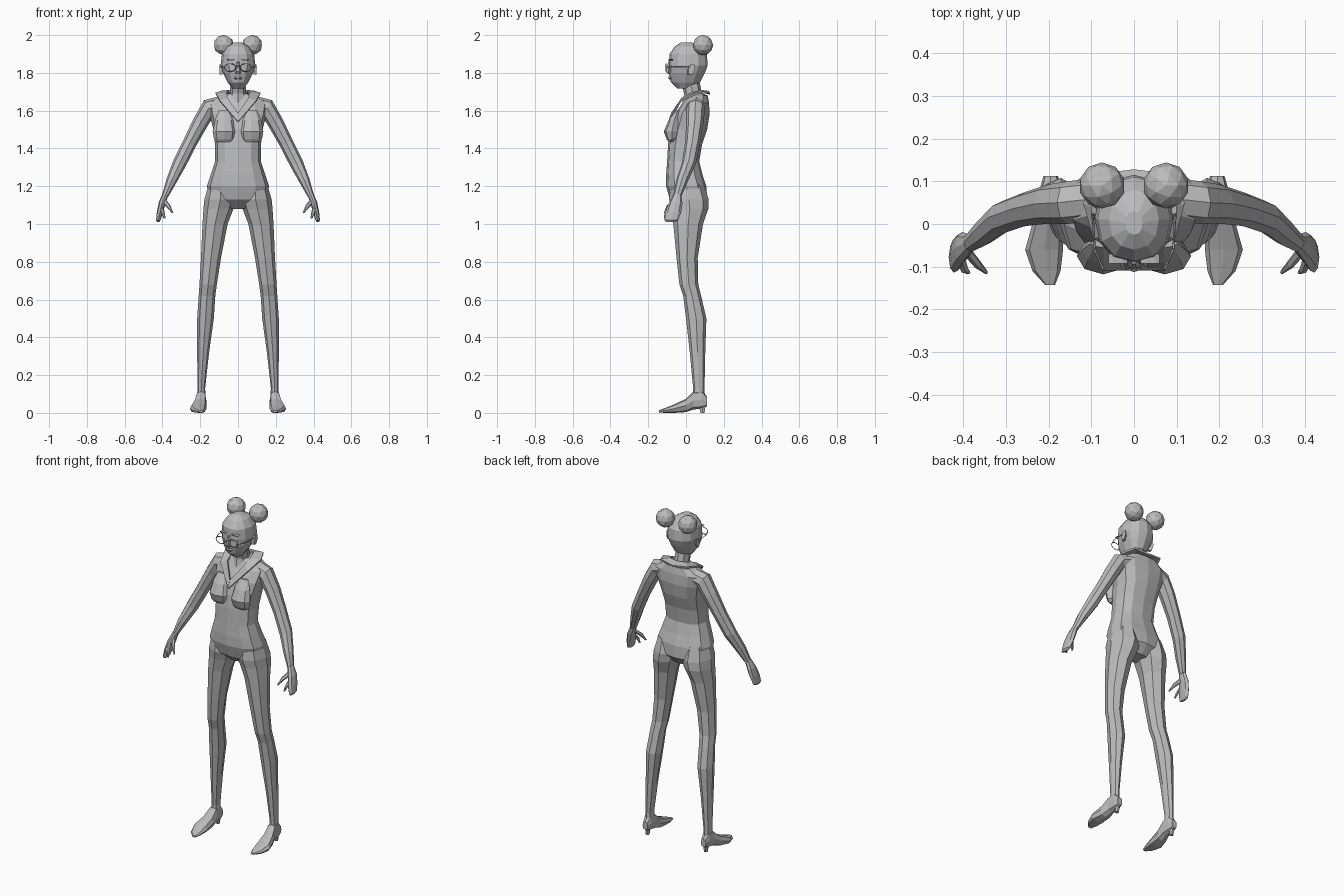
import bpy, bmesh, math
from mathutils import Vector, Matrix

grey = bpy.data.materials.new("plain_grey")
grey.diffuse_color = (0.5, 0.5, 0.5, 1)


def finish(name, bm, mirror=False):
    bmesh.ops.recalc_face_normals(bm, faces=bm.faces)
    me = bpy.data.meshes.new(name)
    bm.to_mesh(me)
    bm.free()
    me.materials.append(grey)
    ob = bpy.data.objects.new(name, me)
    bpy.context.collection.objects.link(ob)
    if mirror:
        ob.modifiers.new("mirror", 'MIRROR').use_mirror_merge = False
    return ob


def loft(name, sections, n=8, p=1.0, mirror=False):
    """Skin rings given as (centre, u half-axis, v half-axis) and cap the ends."""
    bm = bmesh.new()
    rings = []
    sp = lambda a: math.copysign(abs(a) ** p, a) if abs(a) > 1e-6 else 0
    for c, u, v in sections:
        c, u, v = Vector(c), Vector(u), Vector(v)
        ring = []
        for i in range(n):
            a = 2 * math.pi * i / n
            ring.append(bm.verts.new(c + u * sp(math.cos(a)) + v * sp(math.sin(a))))
        rings.append(ring)
    for a, b in zip(rings, rings[1:]):
        for i in range(n):
            j = (i + 1) % n
            bm.faces.new((a[i], a[j], b[j], b[i]))
    bm.faces.new(rings[0])
    bm.faces.new(rings[-1])
    return finish(name, bm, mirror)


def level(z, x0, x1, y0, y1):
    """Horizontal ring from its extents."""
    return (((x0 + x1) / 2, (y0 + y1) / 2, z), ((x1 - x0) / 2, 0, 0), (0, (y1 - y0) / 2, 0))


def tilted(x, y, z, deg, ru, rv):
    """Ring turned about the y axis."""
    t = math.radians(deg)
    return ((x, y, z), (ru * math.cos(t), 0, ru * math.sin(t)), (0, rv, 0))


def upright(y, x0, x1, z0, z1):
    """Vertical ring facing along y."""
    return (((x0 + x1) / 2, y, (z0 + z1) / 2), ((x1 - x0) / 2, 0, 0), (0, 0, (z1 - z0) / 2))


def sym(rows):
    return [level(z, -w, w, a, b) for z, w, a, b in rows]


# Torso and pelvis
loft("torso", sym([
    (1.08, .05, -.03, .07), (1.13, .15, -.085, .112), (1.20, .165, -.105, .108),
    (1.26, .145, -.105, .088), (1.33, .122, -.10, .07), (1.42, .122, -.095, .085),
    (1.50, .13, -.085, .112), (1.58, .15, -.06, .125), (1.64, .16, -.02, .122),
    (1.68, .10, 0, .115), (1.69, .05, .01, .09)]), n=12, p=.8)

# Bust
loft("bust", [tilted(.072, y, z, 0, a, b) for z, y, a, b in [
    (1.435, -.08, .04, .012), (1.45, -.075, .055, .028), (1.49, -.075, .062, .043),
    (1.55, -.062, .05, .03), (1.60, -.045, .03, .01)]], n=8, mirror=True)

# Neck
loft("neck", sym([(1.64, .055, -.02, .10), (1.69, .042, -.01, .085), (1.76, .04, -.03, .07)]))

# Collar: a folded strip around the neck down to a V
outer = [(0, .127, 1.69), (.09, .117, 1.70), (.118, .05, 1.69), (.095, -.03, 1.65), (0, -.09, 1.54)]
inner = [(0, .085, 1.70), (.05, .08, 1.705), (.06, .03, 1.69), (.055, -.02, 1.665), (0, -.075, 1.585)]
bm = bmesh.new()
vo = [bm.verts.new(v) for v in outer]
vi = [bm.verts.new(v) for v in inner]
for i in range(4):
    bm.faces.new((vo[i], vo[i + 1], vi[i + 1], vi[i]))
collar = finish("collar", bm, True)
sol = collar.modifiers.new("thickness", 'SOLIDIFY')
sol.thickness = .01
sol.offset = 0

# Head
loft("head", sym([
    (1.717, .03, -.045, .03), (1.75, .055, -.08, .075), (1.80, .08, -.092, .10),
    (1.84, .092, -.09, .115), (1.90, .085, -.087, .11), (1.94, .058, -.06, .08),
    (1.962, .02, -.025, .03)]), n=12, p=.9)

# Face details
loft("nose", sym([(1.795, .014, -.10, -.08), (1.807, .016, -.108, -.08), (1.86, .006, -.095, -.08)]), n=6)
loft("lips", sym([(1.764, .012, -.09, -.07), (1.773, .022, -.096, -.07), (1.782, .012, -.094, -.07)]), n=6)
loft("brow", [upright(-.092, .015, .06, 1.866, 1.874), upright(-.07, .015, .06, 1.864, 1.876)], n=6, mirror=True)
loft("ear", [((.082, .02, 1.815), (0, .014, 0), (0, .006, .026)),
             ((.099, .03, 1.818), (0, .018, 0), (0, .006, .032))], n=6, mirror=True)

# Hair buns
bm = bmesh.new()
bmesh.ops.create_icosphere(bm, subdivisions=2, radius=.054, matrix=Matrix.Translation((.075, .09, 1.947)))
finish("hair_bun", bm, True)


def wire(name, points, cyclic=False):
    cu = bpy.data.curves.new(name, 'CURVE')
    cu.dimensions = '3D'
    cu.bevel_depth = .0025
    cu.bevel_resolution = 0
    s = cu.splines.new('POLY')
    s.points.add(len(points) - 1)
    for q, c in zip(s.points, points):
        q.co = (*c, 1)
    s.use_cyclic_u = cyclic
    cu.materials.append(grey)
    bpy.context.collection.objects.link(bpy.data.objects.new(name, cu))


# Glasses
for s, side in ((1, "left"), (-1, "right")):
    rim = [(s * (.042 + .03 * math.cos(a)), -.106, 1.828 + .021 * math.sin(a))
           for a in [2 * math.pi * i / 14 for i in range(14)]]
    wire(side + "_glasses_rim", rim, True)
    wire(side + "_glasses_arm", [(s * .072, -.106, 1.83), (s * .092, -.06, 1.83), (s * .097, .03, 1.83)])
wire("glasses_bridge", [(-.012, -.106, 1.832), (0, -.11, 1.836), (.012, -.106, 1.832)])

# Arms, from inside the shoulder to the wrist
loft("arm", [tilted(*r) for r in [
    (.08, .06, 1.635, 80, .045, .05), (.155, .05, 1.612, 60, .05, .05),
    (.20, .047, 1.535, 35, .042, .046), (.255, .035, 1.43, 30, .037, .04),
    (.31, .015, 1.32, 27, .036, .038), (.352, -.02, 1.23, 25, .028, .032),
    (.385, -.045, 1.15, 15, .017, .022)]], n=8, mirror=True)

# Hands: mitt of fingers and a thumb
loft("hand", [tilted(*r) for r in [
    (.383, -.045, 1.16, 20, .016, .02), (.402, -.055, 1.11, 20, .018, .036),
    (.414, -.068, 1.06, 12, .016, .042), (.422, -.078, 1.02, 0, .012, .036),
    (.422, -.082, 1.01, 0, .006, .02)]], n=8, mirror=True)
loft("thumb", [tilted(*r) for r in [
    (.395, -.06, 1.125, -40, .014, .013), (.368, -.092, 1.095, -40, .011, .012),
    (.346, -.113, 1.058, -20, .004, .005)]], n=6, mirror=True)
loft("forefinger", [tilted(*r) for r in [
    (.408, -.08, 1.09, 0, .013, .013), (.398, -.105, 1.06, 0, .010, .010),
    (.388, -.113, 1.03, 0, .005, .005)]], n=6, mirror=True)

# Legs
loft("leg", [level(*r) for r in [
    (1.21, .03, .155, -.08, .095), (1.13, .008, .178, -.09, .12), (1.08, .024, .183, -.078, .118),
    (1.0, .055, .188, -.067, .09), (.82, .09, .196, -.05, .062), (.68, .112, .204, -.035, .065),
    (.62, .12, .208, -.015, .08), (.50, .128, .216, 0, .108), (.32, .153, .216, .02, .102),
    (.13, .174, .215, .038, .098), (.09, .172, .216, .035, .10)]], n=8, mirror=True)

# Heeled shoes: sole body along y, then the heel
loft("shoe", [upright(*r) for r in [
    (.112, .178, .212, .035, .085), (.085, .170, .220, .022, .12), (.04, .168, .224, .018, .115),
    (0, .166, .238, .004, .075), (-.06, .166, .255, 0, .046), (-.11, .172, .238, 0, .026),
    (-.143, .185, .208, .002, .014)]], n=8, p=.75, mirror=True)
loft("shoe_heel", [level(*r) for r in [
    (.06, .176, .214, .05, .112), (.03, .183, .207, .068, .105), (0, .184, .206, .075, .10)]],
    n=6, mirror=True)
